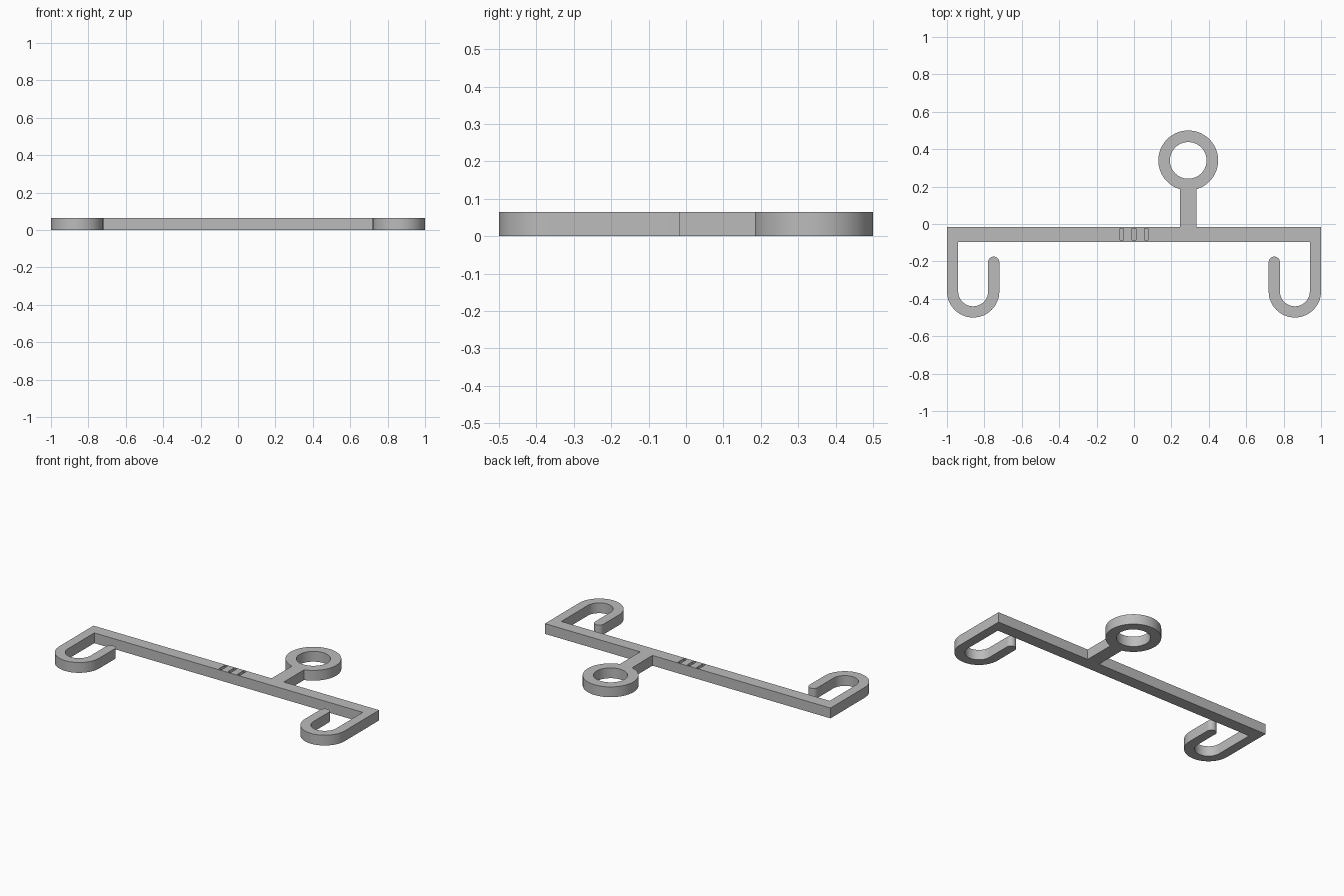
import bpy
import bmesh
from math import sin, cos, pi, asin, sqrt

if "Cube" in bpy.data.objects:
    bpy.data.objects.remove(bpy.data.objects["Cube"], do_unlink=True)

HEIGHT = 0.065
BAR_BACK, BAR_FRONT = -0.017, -0.095
THICK = 0.06                      # hook strip width
HOOK_R = 0.14                     # hook outer radius
HOOK_X, HOOK_Y = 1 - HOOK_R, -0.5 + HOOK_R
TIP_Y = -0.204                    # centre of the rounded hook tip
RING_X, RING_Y, RING_R, HOLE_R = 0.29, 0.34, 0.16, 0.098
STEM = 0.043                      # half width of the stem
SLOT_DEPTH = 0.02


def arc(cx, cy, r, start, end, steps):
    return [(cx + r * cos(start + (end - start) * i / steps),
             cy + r * sin(start + (end - start) * i / steps)) for i in range(steps + 1)]


def add_prism(bm, points, z0, z1):
    """Extrude a flat outline between two heights."""
    base = bm.faces.new([bm.verts.new((x, y, z0)) for x, y in points])
    new = bmesh.ops.extrude_face_region(bm, geom=[base])["geom"]
    top = [v for v in new if isinstance(v, bmesh.types.BMVert)]
    bmesh.ops.translate(bm, verts=top, vec=(0, 0, z1 - z0))


def make_object(name, prisms):
    bm = bmesh.new()
    for points, z0, z1 in prisms:
        add_prism(bm, points, z0, z1)
    bmesh.ops.recalc_face_normals(bm, faces=bm.faces)
    mesh = bpy.data.meshes.new(name)
    bm.to_mesh(mesh)
    bm.free()
    obj = bpy.data.objects.new(name, mesh)
    bpy.context.collection.objects.link(obj)
    return obj


# Hook outline on the +x side, from the outer corner round to the inner corner
tip_x = HOOK_X - HOOK_R + THICK / 2
hook = [(1, BAR_BACK)]
hook += arc(HOOK_X, HOOK_Y, HOOK_R, 0, -pi, 32)
hook += arc(tip_x, TIP_Y, THICK / 2, pi, 0, 16)
hook += arc(HOOK_X, HOOK_Y, HOOK_R - THICK, -pi, 0, 32)
hook += [(1 - THICK, BAR_FRONT)]
mirrored_hook = [(-x, y) for x, y in reversed(hook)]

# Stem and ring outline
half = asin(STEM / RING_R)
ring = [(RING_X - STEM, BAR_BACK)]
ring += arc(RING_X, RING_Y, RING_R, -pi / 2 - half, -5 * pi / 2 + half, 64)
ring += [(RING_X + STEM, BAR_BACK)]

hanger = make_object("hanger_frame", [(hook + mirrored_hook + ring, 0, HEIGHT)])

# Ring hole and three shallow slots in the bar
cuts = [(arc(RING_X, RING_Y, HOLE_R, 0, 2 * pi, 64)[:-1], -0.1, 0.2)]
for x in (-0.065, 0, 0.065):
    x0, x1, y0, y1 = x - 0.01, x + 0.01, -0.086, -0.025
    cuts.append(([(x0, y0), (x1, y0), (x1, y1), (x0, y1)], HEIGHT - SLOT_DEPTH, 0.2))
cutter = make_object("hole_cutter", cuts)
cutter.hide_render = True

cut = hanger.modifiers.new("holes", 'BOOLEAN')
cut.operation = 'DIFFERENCE'
cut.solver = 'EXACT'
cut.object = cutter

bpy.ops.object.select_all(action='DESELECT')
bpy.context.view_layer.objects.active = hanger
hanger.select_set(True)
bpy.ops.object.modifier_apply(modifier=cut.name)
bpy.data.objects.remove(cutter, do_unlink=True)

# Plain grey material
grey = bpy.data.materials.new("plain_grey")
grey.use_nodes = True
colour = (0.5, 0.5, 0.5, 1)
grey.diffuse_color = colour
grey.node_tree.nodes["Principled BSDF"].inputs["Base Color"].default_value = colour
hanger.data.materials.clear()
hanger.data.materials.append(grey)

bpy.ops.object.shade_smooth_by_angle(angle=pi / 6)
